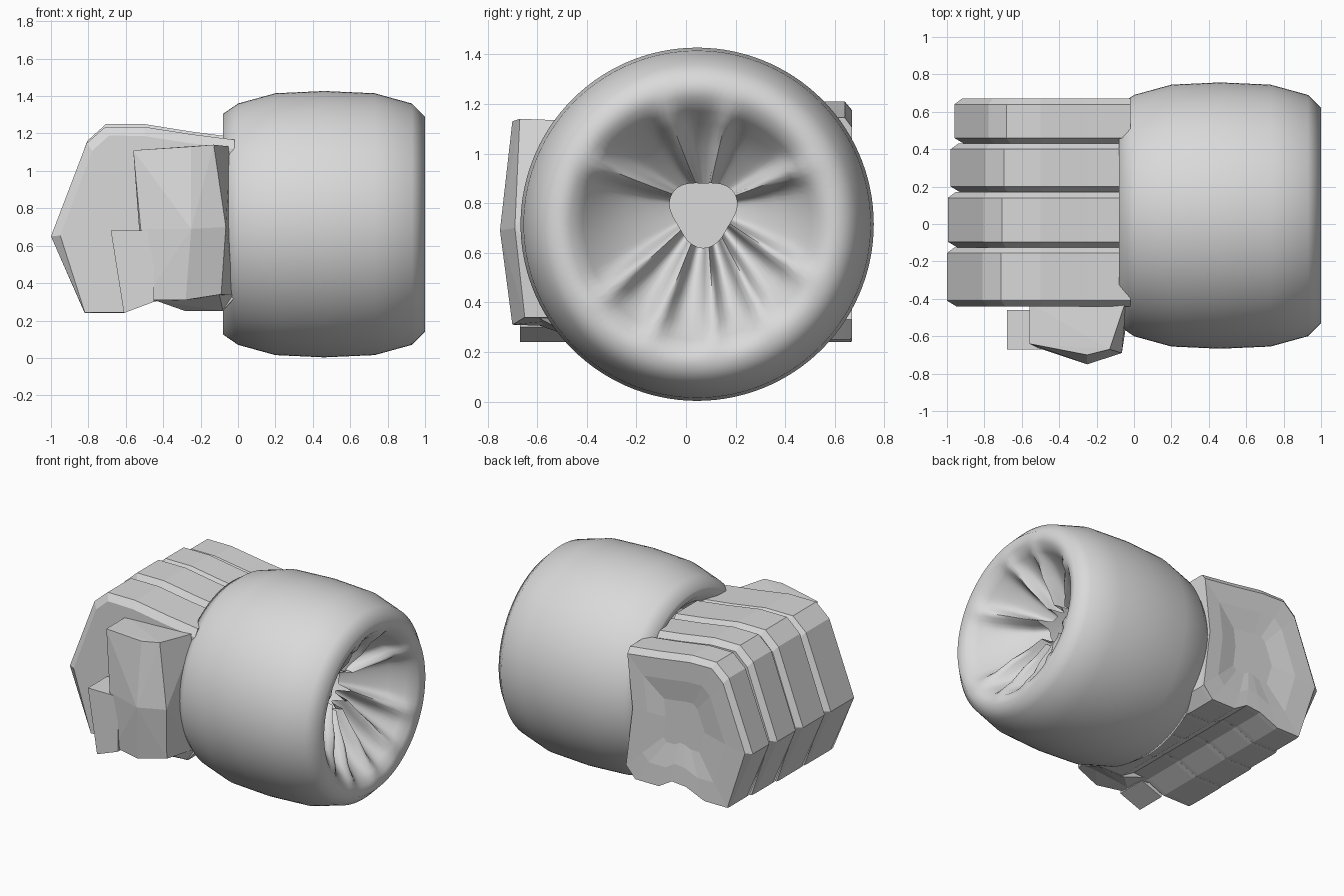
import bpy, bmesh, math
from mathutils import Vector

if "Cube" in bpy.data.objects:
    bpy.data.objects.remove(bpy.data.objects["Cube"])

mat = bpy.data.materials.new("light grey")
mat.diffuse_color = (0.7, 0.7, 0.7, 1)
mat.use_nodes = True
mat.node_tree.nodes["Principled BSDF"].inputs["Base Color"].default_value = mat.diffuse_color


def finish(name, bm, smooth=None):
    bmesh.ops.recalc_face_normals(bm, faces=bm.faces)
    me = bpy.data.meshes.new(name)
    bm.to_mesh(me)
    bm.free()
    me.materials.append(mat)
    ob = bpy.data.objects.new(name, me)
    bpy.context.collection.objects.link(ob)
    if smooth:
        bpy.context.view_layer.objects.active = ob
        ob.select_set(True)
        bpy.ops.object.shade_smooth_by_angle(angle=math.radians(smooth))
        ob.select_set(False)
    return ob


def loft(name, sections):
    """Closed solid from equal-length rings of 3D points."""
    bm = bmesh.new()
    rings = [[bm.verts.new(p) for p in s] for s in sections]
    n = len(rings[0])
    for a, b in zip(rings, rings[1:]):
        for i in range(n):
            j = (i + 1) % n
            bm.faces.new((a[i], a[j], b[j], b[i]))
    bm.faces.new(rings[0])
    bm.faces.new(rings[-1])
    return finish(name, bm)


def hull(name, pts):
    bm = bmesh.new()
    for p in pts:
        bm.verts.new(p)
    bmesh.ops.convex_hull(bm, input=bm.verts)
    return finish(name, bm)


# Side outline (x, z) of a clenched finger and the hand behind it
OUT = [(-1.0, 0.65), (-0.81, 1.16), (-0.71, 1.25), (-0.5, 1.25), (-0.25, 1.21),
       (-0.02, 1.18), (-0.06, 0.7), (-0.01, 0.33), (-0.08, 0.25), (-0.26, 0.25),
       (-0.36, 0.31), (-0.47, 0.30), (-0.61, 0.24), (-0.82, 0.24)]


def outline(y, inset=0.0, top=1.25, front=-1.0):
    pts = []
    for x, z in OUT:
        k = (top - 0.65) / 0.6
        z = 0.65 + (z - 0.65) * k if z > 0.65 else z
        x = x * -front if x < -0.7 else x
        d = Vector((x + 0.45, 0, z - 0.7))
        if x > -0.1:
            d.x = 0
        d = d.normalized() * inset if d.length else d
        # underside of the hand has no gaps
        if z < 0.6:
            d *= 0.05
        pts.append((x - d.x, y, z - d.z))
    return pts


def hollow(y, s, top, front):
    return [(-0.42 + (x + 0.42) * s, y, 0.72 + (z - 0.72) * s)
            for x, _, z in outline(y, 0.05, top, front)]


# Four fingers with bevelled sides
fingers = [("index_finger", -0.44, -0.125, 1.235, -1.0),
           ("middle_finger", -0.125, 0.17, 1.25, -0.995),
           ("ring_finger", 0.17, 0.43, 1.24, -0.98),
           ("little_finger", 0.43, 0.67, 1.21, -0.96)]
for name, a, b, top, fr in fingers:
    rings = [outline(a, 0.05, top, fr), outline(a + 0.03, 0, top, fr),
             outline(b - 0.03, 0, top, fr), outline(b, 0.04, top, fr)]
    if name == "little_finger":  # slightly dished outer side
        rings += [hollow(b - 0.005, 0.7, top, fr), hollow(b - 0.03, 0.35, top, fr)]
    loft(name, rings)

# Wrist joining the hand to the sleeve
hull("wrist", [(x, 0.07 + sy * hy, 0.74 + sz * hz)
               for x, hy, hz in ((-0.06, 0.45, 0.40), (0.03, 0.43, 0.35), (0.3, 0.25, 0.2))
               for sy in (-1, 1) for sz in (-1, 1)])

# Thumb folded across the front
hull("thumb_base", [(-0.56, -0.64, 1.11), (-0.25, -0.70, 1.13), (-0.13, -0.67, 1.14),
                    (-0.52, -0.66, 0.69), (-0.25, -0.75, 0.69), (-0.065, -0.69, 0.70),
                    (-0.50, -0.64, 0.31), (-0.28, -0.70, 0.31), (-0.09, -0.65, 0.34),
                    (-0.56, -0.42, 1.11), (-0.04, -0.40, 1.13), (-0.50, -0.42, 0.30),
                    (-0.02, -0.40, 0.34), (-0.04, -0.40, 0.7)])
hull("thumb_tip", [(x, y, z) for y in (-0.67, -0.46)
                   for x, z in ((-0.68, 0.68), (-0.61, 0.24), (-0.45, 0.30), (-0.45, 0.68))])
hull("thumb_root", [(-0.45, -0.6, 0.31), (-0.1, -0.6, 0.34), (-0.28, -0.43, 0.25),
                    (-0.08, -0.43, 0.25), (-0.45, -0.43, 0.31), (-0.02, -0.43, 0.34),
                    (-0.2, -0.5, 0.5)])

# Round padded sleeve, turned about the x axis, with a pleated mouth
PROFILE = [(0.12, 0.40), (-0.03, 0.49), (-0.075, 0.54), (-0.08, 0.59), (0.0, 0.645),
           (0.2, 0.70), (0.46, 0.712), (0.73, 0.70), (0.93, 0.645), (1.0, 0.575),
           (0.985, 0.51), (0.94, 0.46), (0.86, 0.40), (0.78, 0.30), (0.71, 0.21), (0.66, 0.13)]
PLEATS = [28, 75, 105, 150, 218, 248, 278, 305, 335]
SEG = 120
bm = bmesh.new()
rings = []
for k, (x, r) in enumerate(PROFILE):
    depth = max(0.0, min(1.0, (k - 10) / 3))
    shift = max(0, k - 11) * 0.0125
    ring = []
    for i in range(SEG):
        deg = 360 * i / SEG
        fold = 0.0
        for p in PLEATS:
            d = abs((deg - p + 180) % 360 - 180)
            fold += math.exp(-(d / 6.5) ** 2)
        px = x + depth * (0.11 * fold - 0.03)
        pr = r + depth * 0.015 * math.sin(math.radians(3 * deg))
        t = math.radians(deg)
        ring.append(bm.verts.new((px, 0.045 + shift / 2 + pr * math.cos(t),
                                  0.715 + shift + pr * math.sin(t))))
    rings.append(ring)
for a, b in zip(rings, rings[1:]):
    for i in range(SEG):
        j = (i + 1) % SEG
        bm.faces.new((a[i], a[j], b[j], b[i]))
finish("sleeve", bm, 75)
